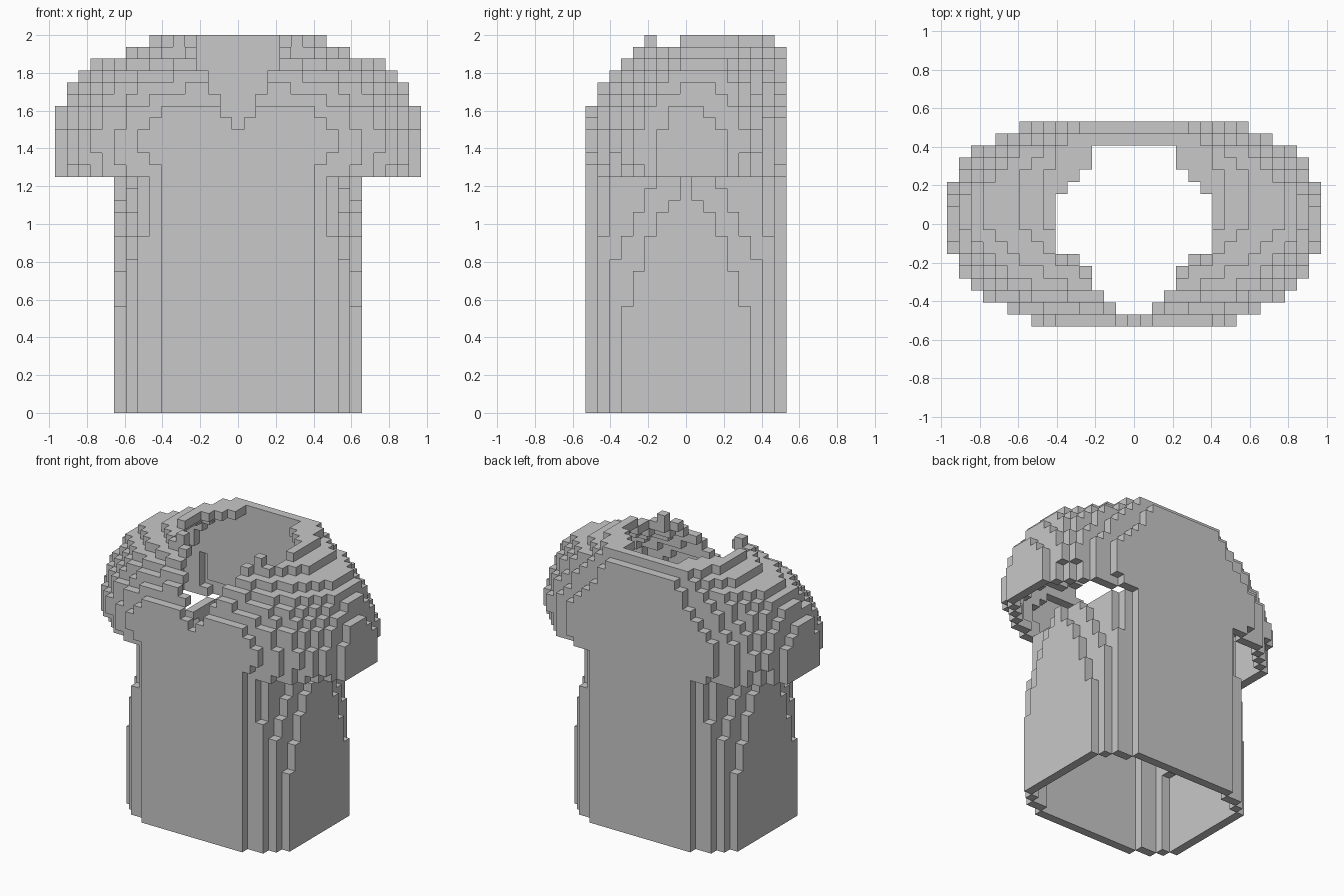
import bpy, bmesh
from mathutils import Vector

if "Cube" in bpy.data.objects:
    bpy.data.objects.remove(bpy.data.objects["Cube"])

U = 2 / 32          # edge length of one block
SLEEVE = 20         # layer where the torso ends and the sleeves begin
TOP = 32

# One cloth colour
cloth = bpy.data.materials.new("grey cloth")
cloth.use_nodes = True
cloth.diffuse_color = (0.58, 0.58, 0.58, 1)
cloth.node_tree.nodes["Principled BSDF"].inputs["Base Color"].default_value = cloth.diffuse_color

# Torso: for each half width, the deepest row and how high each row inward rises
TORSO = {10: (5, (9, 12, 15, 17, 18, 20)),
         9: (6, (13, 15, 17, 19, 20)),
         8: (7, (15, 20)),
         7: (7, (20,)),
         6: (8, (20,))}


def in_torso(i, j, k):
    for width, (deepest, tops) in TORSO.items():
        step = deepest - abs(j)
        if abs(i) <= width and step >= 0 and k < tops[min(step, len(tops) - 1)]:
            return True
    return False


# Shoulders and sleeves: one ellipse per layer (half width, centre y, half depth)
DOME = [(15.9, .4, 9.2), (15.9, .4, 9.6), (15.9, .4, 9.76), (15.9, .4, 9.76),
        (15.5, .4, 9.5), (15.2, .4, 9.3), (14.95, .5, 8.49), (14.3, .75, 8.2),
        (13.5, 1, 7.8), (12.5, 1.5, 7.1), (9.5, 2, 6.75), (7.5, 2, 6.75)]


def in_dome(i, j, k):
    a, centre, b = DOME[k - SLEEVE]
    if k == TOP - 1 and not -3 <= j <= 7:
        return False
    return (i / a) ** 2 + ((j - centre) / b) ** 2 <= 1


def solid(i, j, k):
    if not 0 <= k < TOP or abs(j) > 8:
        return False
    return in_torso(i, j, k) if k < SLEEVE else in_dome(i, j, k)


# Neck: an opening seen from above and a V cut into the front
def neck_half_width(j):
    if -2 <= j <= 2:
        return 6
    return {-7: 1, -6: 2, -5: 3, -4: 3, -3: 4, 3: 5, 4: 4, 5: 3, 6: 3}.get(j, -1)


def v_half_width(k):
    if k < 24:
        return -1
    return min(3, (k - 23) // 2)


def in_neck(i, j, k):
    if k < SLEEVE:
        return False
    return abs(i) <= neck_half_width(j) and k > 25 or j < 0 and abs(i) <= v_half_width(k)


# Hollow shell: keep blocks with an open side or top, hems stay open
OPEN_SIDES = ((1, 0, 0), (-1, 0, 0), (0, 1, 0), (0, -1, 0), (0, 0, 1))
shell = set()
for k in range(TOP):
    for j in range(-8, 9):
        for i in range(-15, 16):
            if not solid(i, j, k) or in_neck(i, j, k):
                continue
            collar_back = j == 7 and abs(i) <= 8 and k >= 22
            if collar_back or any(not solid(i + x, j + y, k + z) for x, y, z in OPEN_SIDES):
                shell.add((i, j, k))


def build(name, cells):
    """Make a mesh from the outer faces of the blocks."""
    bm = bmesh.new()
    verts = {}

    def corner(p):
        key = tuple(round(c * 2) for c in p)
        if key not in verts:
            verts[key] = bm.verts.new(p * U)
        return verts[key]

    for cell in cells:
        centre = Vector(cell) + Vector((0, 0, 0.5))
        for side in OPEN_SIDES + ((0, 0, -1),):
            if tuple(c + s for c, s in zip(cell, side)) in shell:
                continue
            n = Vector(side)
            u = Vector((n.y, n.z, n.x))
            v = n.cross(u)
            bm.faces.new([corner(centre + (n + u * a + v * b) / 2)
                          for a, b in ((-1, -1), (1, -1), (1, 1), (-1, 1))])
    mesh = bpy.data.meshes.new(name)
    bm.to_mesh(mesh)
    bm.free()
    mesh.materials.append(cloth)
    obj = bpy.data.objects.new(name, mesh)
    bpy.context.collection.objects.link(obj)


build("shirt_torso", sorted(c for c in shell if c[2] < SLEEVE))
build("shirt_shoulders_and_sleeves", sorted(c for c in shell if c[2] >= SLEEVE))
